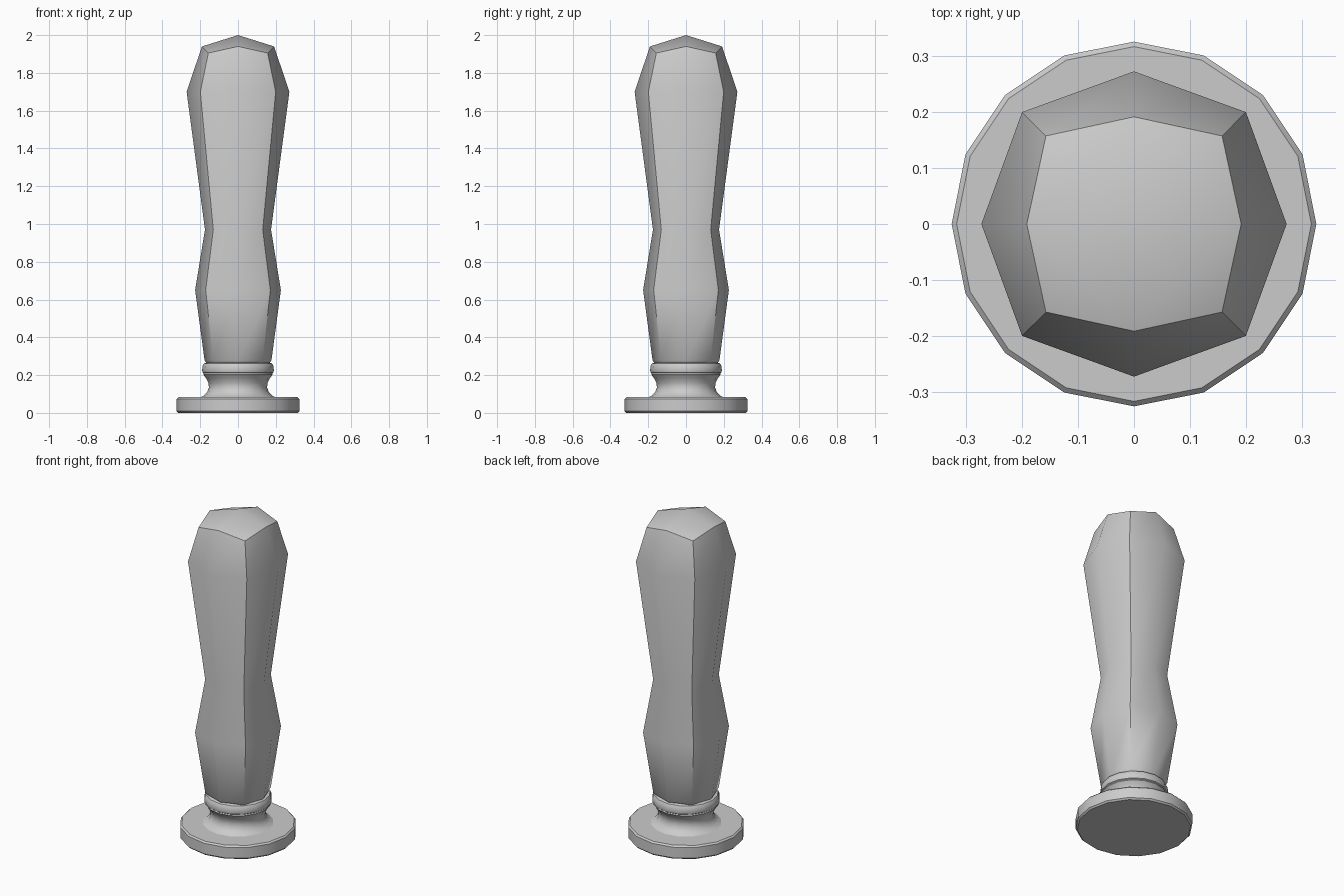
import bpy, bmesh, math

if "Cube" in bpy.data.objects:
    bpy.data.objects.remove(bpy.data.objects["Cube"])


def loft(name, rings, segs, smooth_angle):
    """Stack rings (axis radius, axis z, diagonal radius, diagonal z); a zero radius is a pole."""
    bm = bmesh.new()
    loops = []
    for ra, za, rd, zd in rings:
        if ra == 0:
            loops.append([bm.verts.new((0, 0, za))])
            continue
        loop = []
        for i in range(segs):
            a = 2 * math.pi * i / segs
            r, z = (ra, za) if i % 2 == 0 else (rd, zd)
            loop.append(bm.verts.new((r * math.cos(a), r * math.sin(a), z)))
        loops.append(loop)
    for lo, hi in zip(loops, loops[1:]):
        for i in range(segs):
            j = (i + 1) % segs
            if len(hi) > 1:
                bm.faces.new((lo[i], lo[j], hi[j], hi[i]))
            elif i % 2:
                # quads around the top pole, like a rounded box
                k = (i - 1) % segs
                bm.faces.new((lo[k], lo[i], lo[j], hi[0]))
    bm.faces.new(list(reversed(loops[0])))
    if len(loops[-1]) > 1:
        bm.faces.new(loops[-1])
    bmesh.ops.recalc_face_normals(bm, faces=bm.faces)
    mesh = bpy.data.meshes.new(name)
    bm.to_mesh(mesh)
    bm.free()
    ob = bpy.data.objects.new(name, mesh)
    bpy.context.collection.objects.link(ob)
    bpy.ops.object.select_all(action='DESELECT')
    ob.select_set(True)
    bpy.context.view_layer.objects.active = ob
    bpy.ops.object.shade_smooth_by_angle(angle=math.radians(smooth_angle))
    return ob


def lathe(name, profile, segs=16, smooth_angle=35):
    return loft(name, [(r, z, r, z) for r, z in profile], segs, smooth_angle)


# Eight-sided grip, slightly squared at the diagonals
loft("grip", [
    (0.168, 0.265, 0.176, 0.265),
    (0.177, 0.278, 0.185, 0.278),
    (0.227, 0.65, 0.242, 0.65),
    (0.175, 0.97, 0.185, 0.97),
    (0.272, 1.70, 0.282, 1.70),
    (0.191, 1.94, 0.222, 1.905),
    (0, 2.0, 0, 2.0)], 8, 50)

# Round foot disc with small bevels
lathe("foot_disc", [(0.316, 0), (0.325, 0.009), (0.325, 0.074), (0.316, 0.083)])

# Flared stem between disc and collar
lathe("stem", [(0.205, 0.080), (0.18, 0.092), (0.163, 0.11), (0.154, 0.135),
               (0.157, 0.16), (0.17, 0.185), (0.184, 0.203), (0.18, 0.215)])

# Collar ring under the grip
lathe("collar", [(0.178, 0.207), (0.187, 0.214), (0.190, 0.225),
                 (0.187, 0.25), (0.18, 0.262), (0.165, 0.267)])
